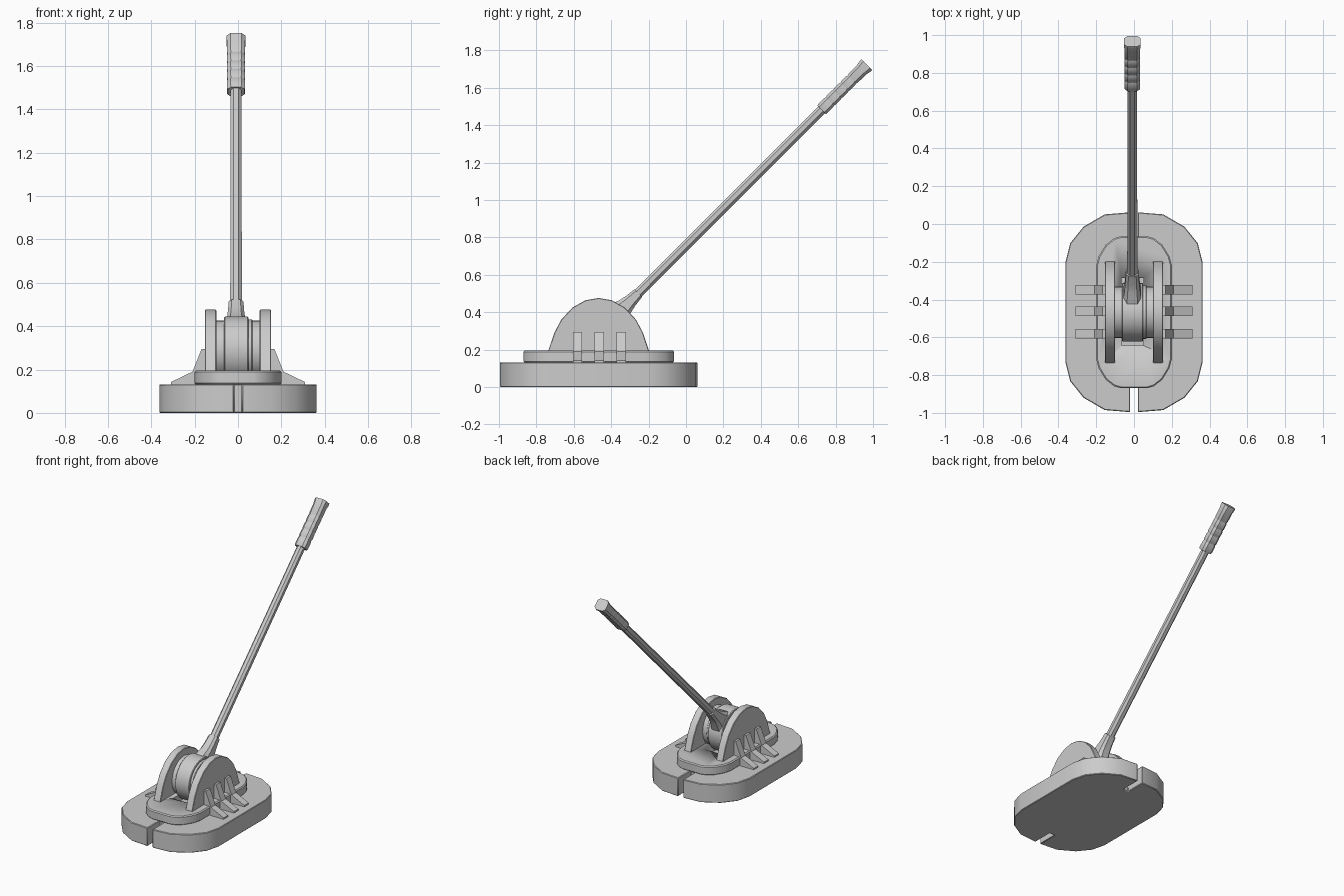
import bpy, bmesh
from math import pi, radians
from mathutils import Matrix, Vector

if "Cube" in bpy.data.objects:
    bpy.data.objects.remove(bpy.data.objects["Cube"])

CY, HZ = -0.467, 0.29      # centre line of the base, height of the pivot


def finish(bm, name, bevel=0.0, angle=32):
    bmesh.ops.recalc_face_normals(bm, faces=bm.faces)
    me = bpy.data.meshes.new(name)
    bm.to_mesh(me)
    bm.free()
    ob = bpy.data.objects.new(name, me)
    bpy.context.collection.objects.link(ob)
    bpy.ops.object.select_all(action='DESELECT')
    ob.select_set(True)
    bpy.context.view_layer.objects.active = ob
    bpy.ops.object.shade_smooth_by_angle(angle=radians(angle))
    if bevel:
        m = ob.modifiers.new("bevel", 'BEVEL')
        m.width, m.segments, m.angle_limit = bevel, 1, radians(50)
    return ob


def prism(name, pts, place, lo, hi, bevel=0.0):
    """Extrude a 2D outline; place(u, v, w) maps it into space."""
    bm = bmesh.new()
    a = [bm.verts.new(place(u, v, lo)) for u, v in pts]
    b = [bm.verts.new(place(u, v, hi)) for u, v in pts]
    n = len(pts)
    bm.faces.new(a)
    bm.faces.new(b)
    for i in range(n):
        j = (i + 1) % n
        bm.faces.new((a[i], a[j], b[j], b[i]))
    return finish(bm, name, bevel)


def four_way(quarter):
    """Mirror a quarter outline (middle to side) into a closed loop."""
    half = quarter + [(x, -y) for x, y in reversed(quarter)]
    return half + [(-x, y) for x, y in reversed(half)]


def box(name, x0, x1, y0, y1, z0, z1):
    return prism(name, [(x0, y0), (x1, y0), (x1, y1), (x0, y1)],
                 lambda u, v, w: (u, v, w), z0, z1)


def flat(u, v, w):
    return (u, v + CY, w)


# Base slab with a notch at each end
base_q = [(0.02, 0.38), (0.02, 0.529), (0.155, 0.518), (0.267, 0.453),
          (0.338, 0.365), (0.363, 0.265)]
prism("base", four_way(base_q), flat, 0, 0.132, 0.004)

# Raised plate with a pocket for the hub
plate_q = [(0.07, 0.402), (0.105, 0.392), (0.15, 0.357), (0.187, 0.297), (0.201, 0.245)]
plate = prism("plate", four_way(plate_q), flat, 0.13, 0.195, 0.007)
cutter = box("pocket_cutter", -0.066, 0.05, -0.643, -0.287, 0.145, 0.25)
cutter.hide_render = True
cutter.hide_set(True)
cut = plate.modifiers.new("pocket", 'BOOLEAN')
cut.object, cut.operation, cut.solver = cutter, 'DIFFERENCE', 'EXACT'

# Side cheeks
arch = [(0.27, 0.19), (0.237, 0.29), (0.2, 0.36), (0.14, 0.425), (0.07, 0.464), (0, 0.476)]
arch += [(-y, z) for y, z in reversed(arch[:-1])]
# Buttress ribs
rib = [(0.14, 0.295), (0.168, 0.295), (0.21, 0.19), (0.31, 0.142), (0.31, 0.128), (0.14, 0.128)]
for s, side in ((-1, "left"), (1, "right")):
    prism(side + "_cheek", arch, lambda u, v, w: (s * w, u + CY, v), 0.1, 0.153, 0.003)
    for i, y in enumerate((-0.347, -0.463, -0.58)):
        prism(f"{side}_rib_{i + 1}", rib, lambda u, v, w: (s * u, w, v), y - 0.025, y + 0.025)


# Pivot drum and raised lever hub
def drum(name, radius, x0, x1, bevel):
    bm = bmesh.new()
    bmesh.ops.create_cone(bm, cap_ends=True, segments=32, radius1=radius,
                          radius2=radius, depth=x1 - x0)
    bmesh.ops.transform(bm, verts=bm.verts, matrix=Matrix.Translation(
        ((x0 + x1) / 2, CY, HZ)) @ Matrix.Rotation(pi / 2, 4, 'Y'))
    return finish(bm, name, bevel)


drum("pivot_drum", 0.136, -0.101, 0.101, 0)
drum("lever_hub", 0.154, -0.064, 0.048, 0.004)
drum("spacer_ring", 0.142, 0.04, 0.066, 0.003)

# Lever parts: chamfered sections lofted along a 45 degree axis from the pivot
LEVER = Matrix.Translation((-0.009, CY, HZ)) @ Matrix.Rotation(-pi / 4, 4, 'X')


def loft(name, sections, c):
    bm = bmesh.new()
    rings = []
    for t, a, b in sections:
        p, q = a * c, b * c
        pts = [(a, -q), (a, q), (p, b), (-p, b), (-a, q), (-a, -q), (-p, -b), (p, -b)]
        rings.append([bm.verts.new(LEVER @ Vector((x, y, t))) for x, y in pts])
    for r0, r1 in zip(rings, rings[1:]):
        for i in range(8):
            j = (i + 1) % 8
            bm.faces.new((r0[i], r0[j], r1[j], r1[i]))
    bm.faces.new(rings[0])
    bm.faces.new(rings[-1])
    return finish(bm, name)


loft("lever_neck", [(0.1, 0.052, 0.085), (0.15, 0.046, 0.068), (0.19, 0.041, 0.048),
                    (0.24, 0.037, 0.036), (0.3, 0.034, 0.029)], 0.6)
loft("lever_rod", [(0.25, 0.027, 0.026), (1.72, 0.025, 0.025)], 0.45)

# Hand grip with shallow finger grooves and a flared end
grip = [(1.685, 0.038, 0.031), (1.692, 0.041, 0.034)]
for t in (1.75, 1.805, 1.86, 1.915):
    grip += [(t - 0.008, 0.041, 0.034), (t - 0.003, 0.039, 0.031),
             (t + 0.003, 0.039, 0.031), (t + 0.008, 0.041, 0.034)]
grip += [(1.985, 0.041, 0.035), (2.015, 0.044, 0.041), (2.028, 0.043, 0.04)]
loft("hand_grip", grip, 0.6)
